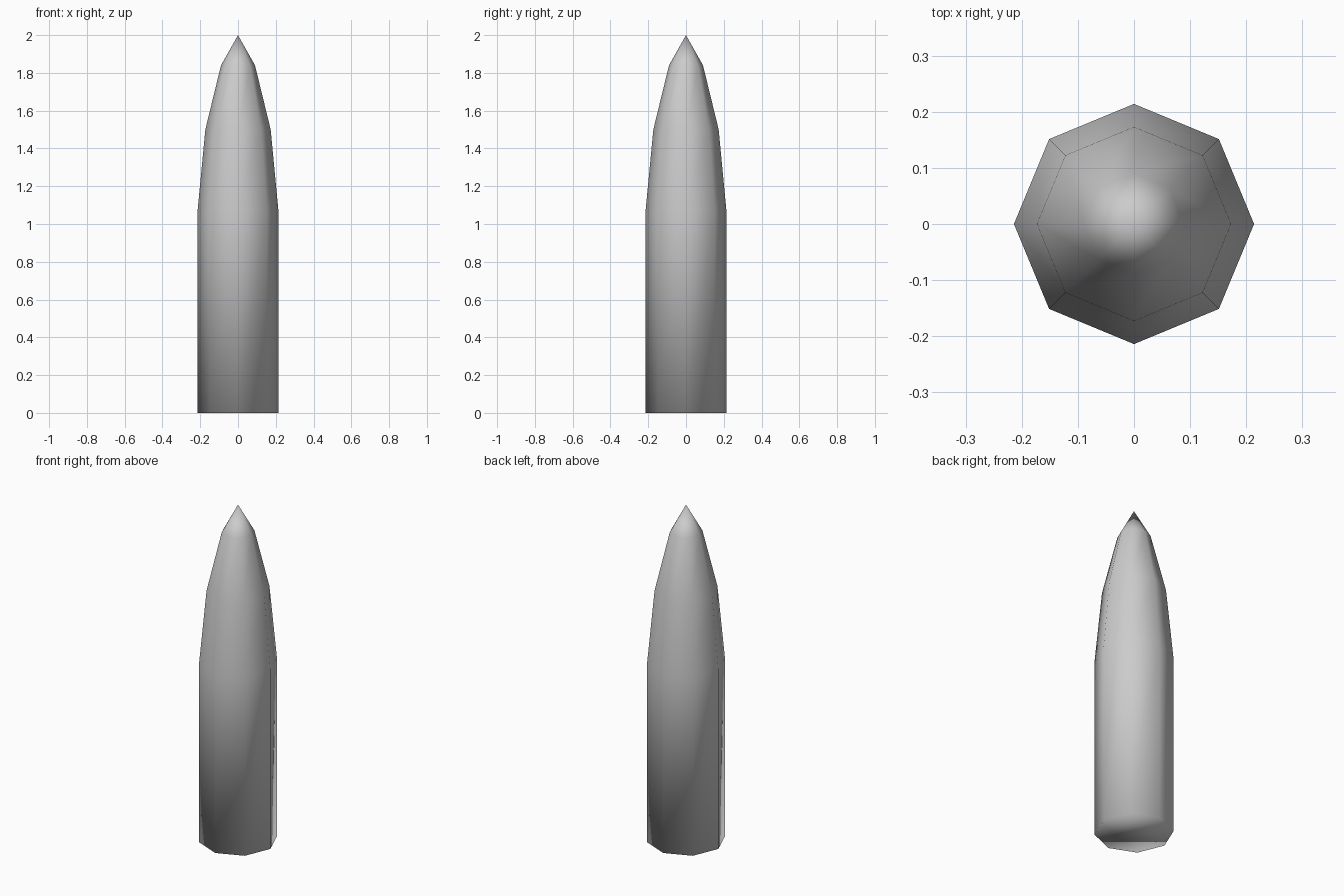
import bpy, bmesh
from math import cos, sin, tau

if "Cube" in bpy.data.objects:
    bpy.data.objects.remove(bpy.data.objects["Cube"])

SIDES = 8
# Profile of the body: (radius, height), below the pointed tip
PROFILE = [(0.214, 0.0), (0.214, 1.07), (0.173, 1.50), (0.09, 1.84)]
TIP_Z = 2.0

bm = bmesh.new()
rings = [[bm.verts.new((r * cos(tau * i / SIDES), r * sin(tau * i / SIDES), z))
          for i in range(SIDES)] for r, z in PROFILE]
tip = bm.verts.new((0, 0, TIP_Z))

# Side walls
for low, high in zip(rings, rings[1:]):
    for i in range(SIDES):
        j = (i + 1) % SIDES
        bm.faces.new((low[i], low[j], high[j], high[i]))

# Pointed tip and flat base
for i in range(SIDES):
    bm.faces.new((rings[-1][i], rings[-1][(i + 1) % SIDES], tip))
bm.faces.new(rings[0][::-1])

# The whole shell is smooth shaded, including the base
for f in bm.faces:
    f.smooth = True

mesh = bpy.data.meshes.new("pointed_shell")
bm.to_mesh(mesh)
bm.free()
bpy.context.collection.objects.link(bpy.data.objects.new("pointed_shell", mesh))
